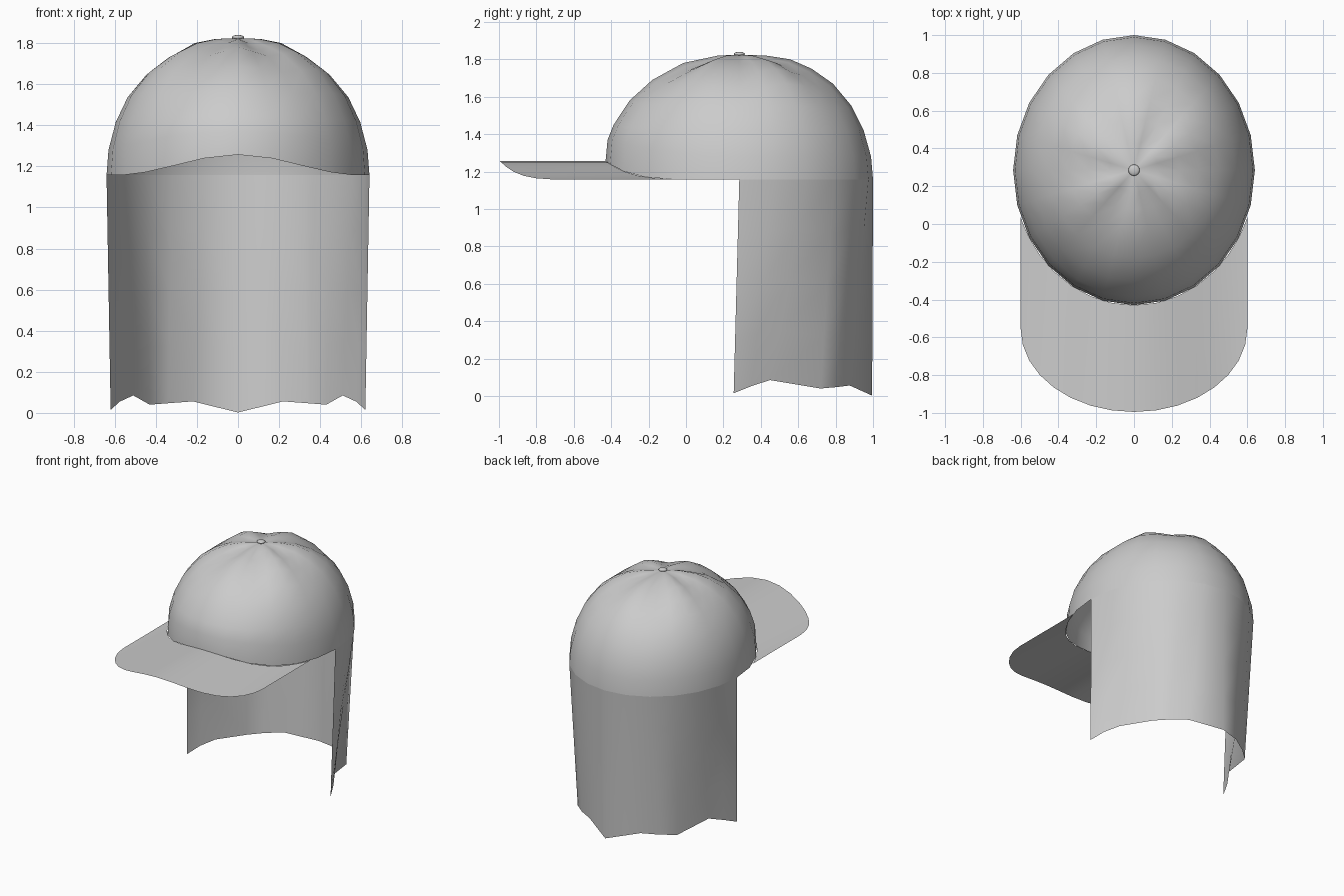
import bpy
from math import sin, cos, pi, sqrt, radians

if "Cube" in bpy.data.objects:
    bpy.data.objects.remove(bpy.data.objects["Cube"])

CX, CY, RX, RY = 0.0, 0.285, 0.64, 0.715   # cap opening ellipse
SEG = 24


def rim_z(x):
    """Height of the arched brim / front opening across the width."""
    return 1.157 + 0.05 * (1 + cos(pi * min(abs(x) / 0.6, 1)))


def sheet(name, rows, closed=False, apex=None):
    """Smooth grid surface through rows of points, optionally closed and capped."""
    n = len(rows[0])
    verts = [p for r in rows for p in r]
    faces = []
    for i in range(len(rows) - 1):
        for j in range(n if closed else n - 1):
            k = (j + 1) % n
            faces.append((i * n + j, i * n + k, (i + 1) * n + k, (i + 1) * n + j))
    if apex:
        verts.append(apex)
        base = (len(rows) - 1) * n
        faces += [(base + j, base + (j + 1) % n, len(verts) - 1) for j in range(n)]
    me = bpy.data.meshes.new(name)
    me.from_pydata(verts, [], faces)
    me.update()
    ob = bpy.data.objects.new(name, me)
    bpy.context.collection.objects.link(ob)
    for p in me.polygons:
        p.use_smooth = True
    return ob


# Crown: side/back and front profiles (radius fraction, z), blended by angle
side = [(1, 1.157), (.985, 1.28), (.93, 1.42), (.84, 1.55),
        (.70, 1.67), (.54, 1.75), (.38, 1.80), (.20, 1.82)]
front = [(1, 1.262), (.985, 1.37), (.94, 1.45), (.82, 1.58),
         (.65, 1.69), (.42, 1.78), (.29, 1.80), (.16, 1.82)]
sag = [0, 0, .15, .4, .75, 1, 1, .6]        # dip of the six panels between seams
rows = []
for i, ((rs, zs), (rf, zf)) in enumerate(zip(side, front)):
    row = []
    for j in range(SEG):
        a = 2 * pi * j / SEG
        w = max(0, -sin(a)) ** 2
        r, z = rs + (rf - rs) * w, zs + (zf - zs) * w
        x, y = CX + RX * r * cos(a), CY + RY * r * sin(a)
        if i == 0:
            z = rim_z(x) if sin(a) < 0 else 1.157
        z -= 0.035 * sag[i] * (1 + cos(6 * a)) / 2   # ridges at 30, 90, 150 ...
        row.append((x, y, z))
    rows.append(row)
sheet("crown", rows, closed=True, apex=(CX, CY, 1.825))

# Brim: arched sheet from the crown edge to a rounded front edge
inner, outer = [], []
for j in range(17):
    x = 0.6 * sin(pi * (j / 16 - 0.5))
    inner.append((x, CY - RY * sqrt(1 - (x / RX) ** 2), rim_z(x)))
    outer.append((x, -0.555 - 0.44 * sqrt(max(0, 1 - (x / 0.6) ** 2)), rim_z(x)))
sheet("brim", [outer, inner])

# Neck flap: hangs from the back half of the rim to a wavy hem
half_hem = [(.62, .255, .015), (.575, .355, .055), (.51, .45, .085), (.43, .72, .04),
            (.34, .80, .047), (.22, .875, .056), (0, .995, .002)]
hem = half_hem + [(-x, y, z) for x, y, z in reversed(half_hem[:-1])]
top = [(RX * cos(radians(15 * j)), CY + RY * sin(radians(15 * j)), 1.157)
       for j in range(13)]
levels = [[tuple(h + (t - h) * k / 4 for h, t in zip(hp, tp))
           for hp, tp in zip(hem, top)] for k in range(5)]
sheet("neck_flap", levels)

# Top button
bpy.ops.mesh.primitive_uv_sphere_add(segments=16, ring_count=8, radius=0.03,
                                     location=(CX, CY, 1.828))
button = bpy.context.object
button.name = "top_button"
button.scale.z = 0.4
bpy.ops.object.shade_smooth()
